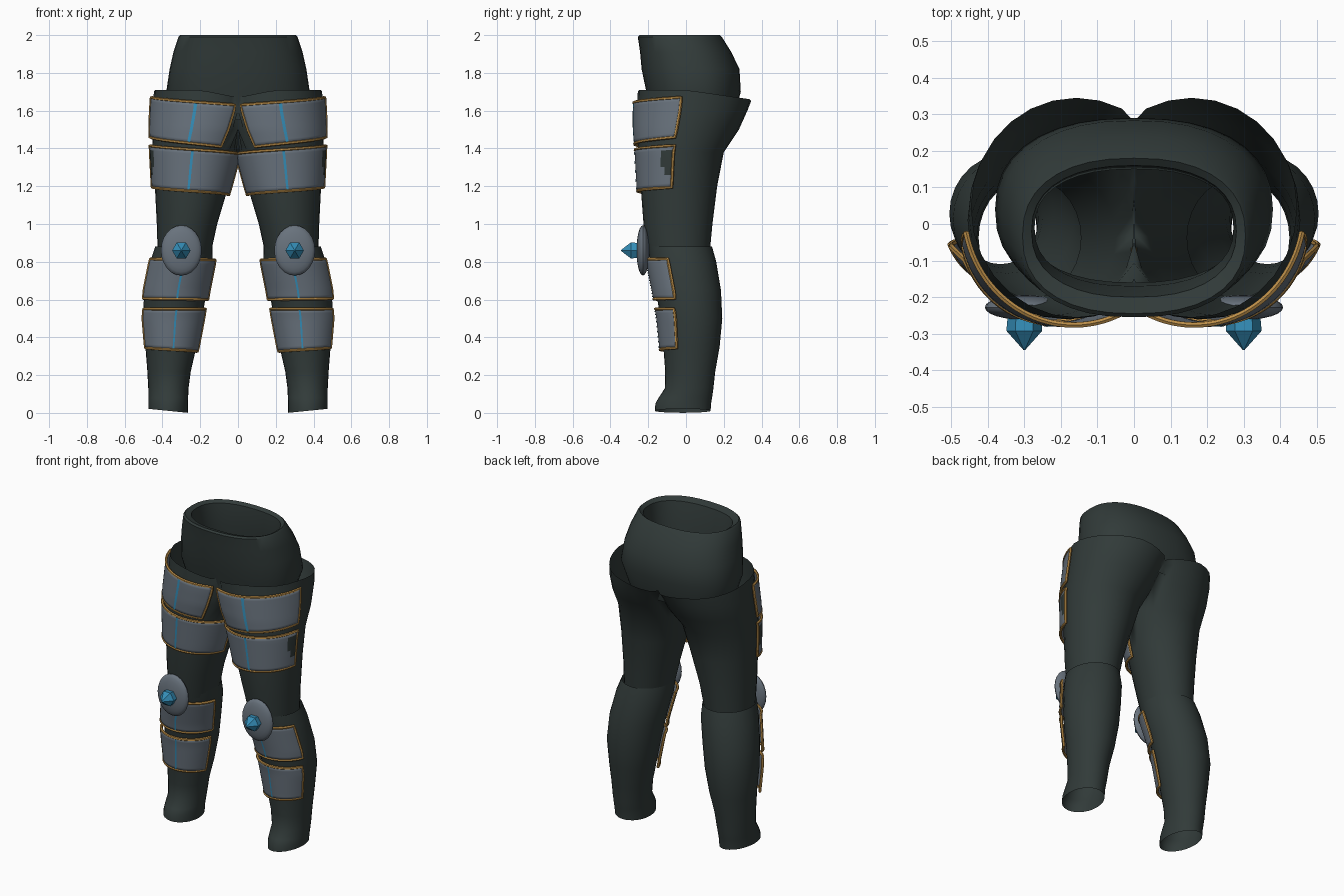
import bpy, bmesh, math

if "Cube" in bpy.data.objects:
    bpy.data.objects.remove(bpy.data.objects["Cube"])


def material(name, rgb):
    m = bpy.data.materials.new(name)
    m.diffuse_color = (*rgb, 1)
    m.use_nodes = True
    m.node_tree.nodes["Principled BSDF"].inputs["Base Color"].default_value = m.diffuse_color
    return m


CLOTH = material("dark_cloth", (0.031, 0.043, 0.041))
STEEL = material("grey_steel", (0.14, 0.17, 0.205))
GOLD = material("gold_trim", (0.50, 0.27, 0.065))
BLUE = material("blue_crystal", (0.035, 0.27, 0.48))

# Cross-sections: z, inner x, outer x, front y, back y
THIGH = [(1.71, -.13, .445, -.255, .345), (1.60, -.11, .452, -.26, .325),
         (1.50, -.07, .455, -.26, .28), (1.38, 0, .45, -.25, .20),
         (1.20, .05, .44, -.24, .165), (1.00, .11, .43, -.225, .14),
         (.84, .145, .425, -.20, .125)]
CALF = [(.88, .135, .438, -.205, .138), (.80, .135, .465, -.19, .16),
        (.65, .165, .495, -.16, .185), (.50, .19, .505, -.135, .192),
        (.35, .22, .49, -.12, .178), (.22, .25, .48, -.11, .155),
        (.13, .262, .475, -.112, .145), (.08, .264, .475, -.145, .138),
        (.05, .265, .475, -.162, .133), (.012, .266, .475, -.165, .13)]
WAIST = [(1.55, .33, -.18, .25), (1.70, .38, -.21, .29), (1.82, .362, -.235, .283),
         (1.91, .342, -.243, .24), (1.99, .315, -.255, .19), (2.0, .305, -.245, .18),
         (1.985, .28, -.20, .16), (1.85, .272, -.17, .15), (1.60, .30, -.16, .20)]


def section(table, z):
    """Interpolated cross-section of a leg at height z."""
    for a, b in zip(table, table[1:]):
        if z >= b[0] or b is table[-1]:
            f = (z - b[0]) / (a[0] - b[0])
            return [q + (p - q) * f for p, q in zip(a[1:], b[1:])]


def leg_point(table, t, z, off=0):
    """Point on a leg; t is the angle from the front, positive outward."""
    xi, xo, yf, yb = section(table, z)
    x = (xi + xo) / 2 + ((xo - xi) / 2 + off) * math.sin(t)
    y = (yf + yb) / 2 - ((yb - yf) / 2 + off) * math.cos(t)
    return max(0, x), y, z


def finish(name, bm, mats, mirror=True, angle=40):
    bmesh.ops.recalc_face_normals(bm, faces=bm.faces)
    me = bpy.data.meshes.new(name)
    bm.to_mesh(me)
    bm.free()
    ob = bpy.data.objects.new(name, me)
    bpy.context.collection.objects.link(ob)
    for m in mats:
        me.materials.append(m)
    shade(ob, mirror, angle)
    return ob


def shade(ob, mirror, angle):
    bpy.ops.object.select_all(action='DESELECT')
    ob.select_set(True)
    bpy.context.view_layer.objects.active = ob
    if angle:
        bpy.ops.object.shade_smooth_by_angle(angle=math.radians(angle))
    if mirror:
        ob.modifiers.new("mirror", 'MIRROR').merge_threshold = 0.0005


def grid(bm, rows, closed):
    """Skin a list of equally long point rows with quads."""
    vs = [[bm.verts.new(p) for p in r] for r in rows]
    n = len(rows[0])
    for a, b in zip(vs, vs[1:]):
        for i in range(n if closed else n - 1):
            j = (i + 1) % n
            bm.faces.new((a[i], a[j], b[j], b[i]))


def leg(name, table):
    rows = [[leg_point(table, math.tau * i / 28, s[0]) for i in range(28)] for s in table]
    if table is THIGH:  # upper hem dips toward the middle and the back
        rows[0] = [(x, y, z - .04 * max(0, 1 - x / .2) - .05 * max(0, y) / .34)
                   for x, y, z in rows[0]]
    else:               # sole edge is slightly lower on the inside
        rows[-1] = [(x, y, z + (x - .38) * .1) for x, y, z in rows[-1]]
    bm = bmesh.new()
    grid(bm, rows, True)
    middle = [f for f in bm.faces if all(v.co.x < 1e-4 for v in f.verts)]
    bmesh.ops.delete(bm, geom=middle, context='FACES')
    finish(name, bm, [CLOTH])


leg("thigh", THIGH)
leg("lower_leg", CALF)

# Waist with a rolled rim
bm = bmesh.new()
rows = []
for z, rx, yf, yb in WAIST:
    row = []
    for i in range(36):
        c, s = math.cos(math.tau * i / 36), math.sin(math.tau * i / 36)
        row.append((rx * math.copysign(abs(c) ** .85, c),
                    (yf + yb) / 2 + (yb - yf) / 2 * math.copysign(abs(s) ** .85, s), z))
    rows.append(row)
grid(bm, rows, True)
finish("waist", bm, [CLOTH], mirror=False)


def armour(name, table, t0, t1, inner, outer, stripe, off=.018, worn=False):
    """Curved plate with a gold border and a blue stripe."""
    def at(u, v, extra=0):
        lo = inner[0] + (outer[0] - inner[0]) * u
        hi = inner[1] + (outer[1] - inner[1]) * u
        return leg_point(table, math.radians(t0 + (t1 - t0) * u), lo + (hi - lo) * v, off + extra)

    nu, nv = 30, 10
    bm = bmesh.new()
    grid(bm, [[at(i / nu, j / nv) for i in range(nu + 1)] for j in range(nv + 1)], False)
    if worn:  # worn-through cloth patch at the outer edge
        for k, f in enumerate(bm.faces):
            i, j = k % nu, k // nu
            if (i >= 27 and 5 <= j <= 8) or (i >= 28 and 3 <= j <= 7):
                f.material_index = 1
    ob = finish(name, bm, [STEEL, CLOTH])
    sol = ob.modifiers.new("thickness", 'SOLIDIFY')
    sol.thickness = .008
    sol.offset = 0

    # Border tube
    edge = [at(i / nu, 0) for i in range(nu)] + [at(1, j / nv) for j in range(nv)]
    edge += [at(1 - i / nu, 1) for i in range(nu)] + [at(0, 1 - j / nv) for j in range(nv)]
    cu = bpy.data.curves.new(name + "_trim", 'CURVE')
    cu.dimensions = '3D'
    cu.bevel_depth = .0085
    cu.bevel_resolution = 1
    sp = cu.splines.new('POLY')
    sp.points.add(len(edge) - 1)
    for p, co in zip(sp.points, edge):
        p.co = (*co, 1)
    sp.use_cyclic_u = True
    cu.materials.append(GOLD)
    trim = bpy.data.objects.new(name + "_trim", cu)
    bpy.context.collection.objects.link(trim)
    shade(trim, False, 0)
    bpy.ops.object.convert(target='MESH')
    shade(bpy.context.object, True, 40)

    # Centre stripe
    bm = bmesh.new()
    us = [(stripe + d - t0) / (t1 - t0) for d in (-1.6, 0, 1.6)]
    grid(bm, [[at(u, .03 + .94 * j / 6, .007) for u in us] for j in range(7)], False)
    finish(name + "_stripe", bm, [BLUE])


armour("upper_thigh_plate", THIGH, -30, 78, (1.41, 1.63), (1.46, 1.67), 11)
armour("lower_thigh_plate", THIGH, -80, 80, (1.155, 1.37), (1.195, 1.415), 4, worn=True)
armour("upper_shin_plate", CALF, -76, 66, (.60, .81), (.605, .815), -4)
armour("lower_shin_plate", CALF, -72, 62, (.325, .55), (.345, .55), -5)

# Knee discs
bm = bmesh.new()
bmesh.ops.create_uvsphere(bm, u_segments=24, v_segments=12, radius=1)
for v in bm.verts:
    x, y, z = v.co
    v.co = (.30 + .108 * x, -.228 + .034 * z, .86 + .133 * y)
finish("knee_disc", bm, [STEEL])

# Hexagonal knee crystals
bm = bmesh.new()
rows = [[(.30 + r * math.cos(math.tau * i / 6), y, .86 + r * math.sin(math.tau * i / 6))
         for i in range(6)] for y, r in ((-.235, .044), (-.292, .049), (-.345, .002))]
grid(bm, rows, True)
bm.verts.ensure_lookup_table()
bm.faces.new(bm.verts[-6:])
finish("knee_crystal", bm, [BLUE], angle=0)
